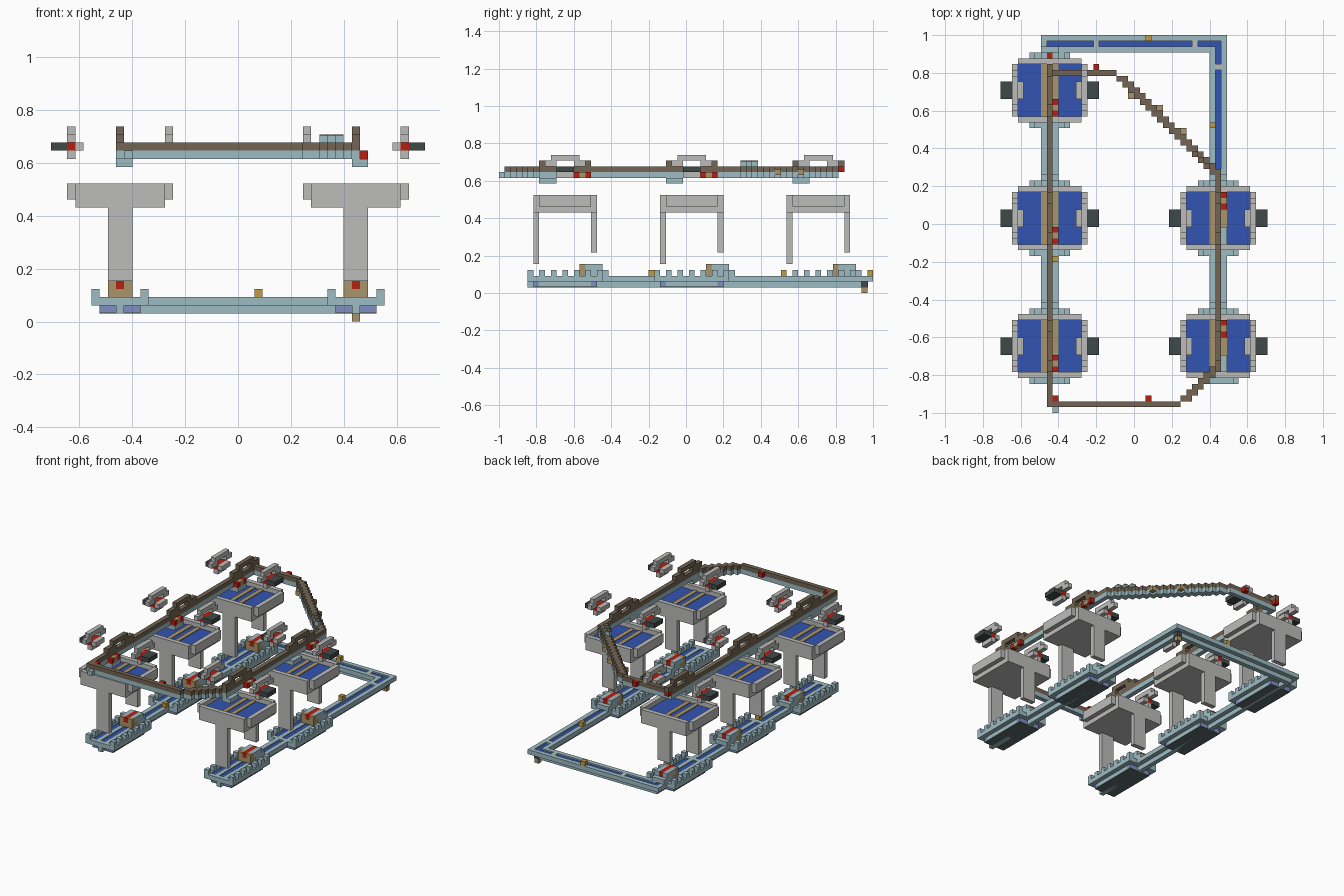
import bpy, bmesh
from mathutils import Matrix, Vector

cube = bpy.data.objects.get("Cube")
if cube:
    bpy.data.objects.remove(cube, do_unlink=True)

V = 2 / 65                      # block size
NX, NY = 46, 65                 # blocks across and along


def material(name, r, g, b):
    rgb = [(c / 255 / 12.92) if c < 11 else ((c / 255 + 0.055) / 1.055) ** 2.4 for c in (r, g, b)]
    m = bpy.data.materials.new(name)
    m.use_nodes = True
    m.diffuse_color = (*rgb, 1)
    m.node_tree.nodes["Principled BSDF"].inputs["Base Color"].default_value = (*rgb, 1)
    return m


AQUA = material("pale aqua stone", 158, 188, 196)
BLUE = material("water blue", 50, 84, 178)
HAZE = material("hazy blue", 126, 142, 196)
GRAY = material("light gray stone", 188, 188, 186)
TAN = material("tan wood", 168, 149, 106)
BROWN = material("dark brown wood", 114, 101, 82)
RED = material("red", 182, 32, 18)
COAL = material("charcoal", 64, 72, 72)
GOLD = material("gold", 190, 156, 66)
SLATE = material("slate", 92, 106, 108)


class Part:
    """A set of blocks that share one name and one colour."""

    def __init__(self, name, mat):
        self.name, self.mat, self.bm = name, mat, bmesh.new()

    def box(self, x, y, z):
        lo, hi = Vector((x[0], y[0], z[0])), Vector((x[1], y[1], z[1]))
        mid = (lo + hi) / 2 - Vector((NX / 2, NY / 2, 0))
        mat = Matrix.Translation(mid * V) @ Matrix.Diagonal((*((hi - lo) * V), 1))
        bmesh.ops.create_cube(self.bm, size=1, matrix=mat)

    def cell(self, x, y, z):
        self.box((x, x + 1), (y, y + 1), (z, z + 1))

    def done(self):
        me = bpy.data.meshes.new(self.name)
        self.bm.to_mesh(me)
        self.bm.free()
        me.materials.append(self.mat)
        bpy.context.collection.objects.link(bpy.data.objects.new(self.name, me))


def build_basin(label, x, y):
    """Raised basin centred on block column x, starting at row y."""
    stone = Part(label + "_basin", GRAY)
    stone.box((x - 5, x + 6), (y, y + 11), (14, 15))
    for yy in (y, y + 10):
        stone.box((x - 5, x + 6), (yy, yy + 1), (15, 17))
    for xx in (x - 6, x + 6):
        stone.box((xx, xx + 1), (y + 1, y + 10), (15, 17))
    stone.done()
    legs = Part(label + "_legs", GRAY)
    legs.box((x - 1, x + 2), (y, y + 1), (5, 14))
    legs.box((x - 1, x + 2), (y + 10, y + 11), (7, 14))
    legs.done()
    water = Part(label + "_basin_water", BLUE)
    water.box((x - 5, x + 6), (y + 1, y + 10), (15, 16))
    water.done()
    slats = Part(label + "_basin_slats", TAN)
    for xx in (x - 1, x + 1):
        slats.box((xx, xx + 1), (y + 1, y + 10), (15.5, 16.15))
    slats.done()


def build_lamps(label, x, y):
    """Pair of floating lamps either side of a basin."""
    frame = Part(label + "_lamp_frames", GRAY)
    glow = Part(label + "_lamp_glow", RED)
    body = Part(label + "_lamp_bodies", COAL)
    for s in (-1, 1):
        c = x + 6 * s
        ring, inner = (c, c + 1), (c - s, c - s + 1)
        frame.box(ring, (y + 3, y + 8), (23, 24))
        frame.box(ring, (y + 2, y + 4), (22, 23))
        frame.box(ring, (y + 7, y + 9), (22, 23))
        frame.box(ring, (y + 4, y + 7), (20, 21))
        frame.box(inner, (y + 4, y + 7), (21, 22))
        glow.box(ring, (y + 4, y + 7), (21, 22))
        outer = sorted((c + 0.5 + 0.5 * s, c + 0.5 + 2.5 * s))
        body.box(outer, (y + 4, y + 7), (21, 22))
    for p in (frame, glow, body):
        p.done()


def build_wheel(label, x, y, side):
    """Arch on the upper rail with its bracket and red pegs."""
    arch = Part(label + "_rail_arch", BROWN)
    arch.box((x, x + 1), (y + 1, y + 4), (22, 23))
    arch.box((x, x + 1), (y + 7, y + 10), (22, 23))
    arch.box((x, x + 1), (y + 3, y + 8), (23, 24))
    arch.done()
    bracket = Part(label + "_rail_bracket", AQUA)
    bracket.box((x, x + 2), (y + 1, y + 4), (19, 20))
    bracket.done()
    pegs = Part(label + "_rail_pegs", RED)
    start = y + 1 if side < 0 else y + 7
    for yy in (start, start + 2):
        pegs.cell(x + 1, yy, 20)
    pegs.done()
    link = Part(label + "_peg_link", TAN)
    link.cell(x + 1, start + 1, 20)
    link.done()


def build_pad(label, x, y):
    """Ground pad with battlements, water and a small gatehouse."""
    y -= 1
    rim = Part(label + "_pad", AQUA)
    for yy in (y, y + 12):
        rim.box((x - 3, x + 4), (yy, yy + 1), (2, 3))
    for xx in (x - 3, x + 3):
        rim.box((xx, xx + 1), (y + 1, y + 12), (2, 3))
        for k in range(0, 13, 2):
            rim.cell(xx, y + k, 3)
    rim.box((x - 2, x + 3), (y + 2, y + 11), (1.2, 2))
    for xx in (x - 1, x + 1):
        rim.box((xx, xx + 1), (y + 10, y + 13), (4, 5))
    rim.box((x - 1, x + 2), (y + 11, y + 14), (3, 4))
    rim.done()
    water = Part(label + "_pad_water", BLUE)
    water.box((x - 2, x + 3), (y + 1, y + 12), (2, 2.8))
    water.done()
    ends = Part(label + "_pad_ends", HAZE)
    for yy in (y + 1, y + 11):
        ends.box((x - 2, x + 3), (yy, yy + 1), (1.2, 2))
    ends.done()
    base = Part(label + "_pad_base", SLATE)
    base.box((x - 2, x + 3), (y + 1, y + 12), (1, 1.2))
    base.done()
    gate = Part(label + "_gatehouse", TAN)
    gate.box((x - 1, x + 2), (y + 9, y + 11), (3, 4))
    for xx in (x - 1, x + 1):
        gate.cell(xx, y + 9, 4)
    gate.done()
    roof = Part(label + "_gatehouse_roof", RED)
    roof.box((x, x + 1), (y + 9, y + 13), (4, 5))
    roof.done()


# Stations: three on the right, two on the left
ROWS = {"front": 6, "middle": 28, "back": 50}
for side, word, col in ((-1, "right", 8), (1, "left", 37)):
    for row, y in ROWS.items():
        if side > 0 and row == "back":
            continue
        label = row + "_" + word
        build_basin(label, col, y)
        build_lamps(label, col, y)
        build_wheel(label, col, y, side)
        build_pad(label, col, y)

# Ground channel: keel, two kerbs and water, open at the front
keel, kerb, stream = Part("channel_keel", AQUA), Part("channel_kerbs", AQUA), Part("channel_water", BLUE)
for c in (8, 37):
    keel.box((c, c + 1), (5, 64), (1, 2))
    stream.box((c, c + 1), (6, 64), (2, 2.7))
    for xx, top in ((c - 1, 62), (c + 1, 62)):
        kerb.box((xx, xx + 1), (5, top), (2, 3))
keel.box((9, 37), (63, 64), (1, 2))
stream.box((9, 37), (63, 64), (2, 2.7))
kerb.box((9, 37), (62, 63), (2, 3))
kerb.box((7, 39), (64, 65), (2, 3))
for xx in (7, 38):
    kerb.box((xx, xx + 1), (62, 64), (2, 3))
for p in (keel, kerb, stream):
    p.done()

# Channel fittings
sluice, marker = Part("channel_sluices", GRAY), Part("channel_markers", GOLD)
for x, y in ((16, 63), (33, 63), (37, 59)):
    sluice.cell(x, y, 2)
for x, y in ((25, 64), (9, 26), (36, 49)):
    marker.cell(x, y, 3)
post, cap = Part("corner_post", TAN), Part("corner_post_cap", COAL)
post.cell(37, 63, 0)
cap.box((36.9, 38.1), (62.9, 64.1), (1, 2))
for p in (sluice, marker, post, cap):
    p.done()

# Upper rail: brown track over an aqua beam, with stepped diagonals
track, beam = Part("upper_track", BROWN), Part("upper_beam", AQUA)
runs = [((8, 9), (1, 59)), ((9, 20), (58, 59)), ((37, 38), (8, 41)), ((9, 31), (1, 2))]
runs += [((19 + k, 21 + k), (58 - k, 59 - k)) for k in range(1, 18)]
runs += [((30 + k, 32 + k), (1 + k, 2 + k)) for k in range(1, 7)]
for x, y in runs:
    track.box(x, y, (21, 22))
    beam.box(x, y, (20, 21))
beam.cell(9, 0, 20)
for k in range(3):
    x, y = (33 + k, 34 + k), (44 - k, 45 - k)
    beam.box(x, y, (22, 22.8))
    track.box(x, y, (22.8, 23))
track.done()
beam.done()

# Small blocks along the upper rail
rail_red, rail_tan = Part("rail_signals", RED), Part("rail_blocks", TAN)
for x, y in ((16, 59), (25, 2), (9, 2), (8, 59)):
    rail_red.cell(x, y, 21)
for x, y in ((27, 52), (26, 51), (22, 54), (31, 48)):
    rail_tan.cell(x, y, 20.5)
rail_red.done()
rail_tan.done()
